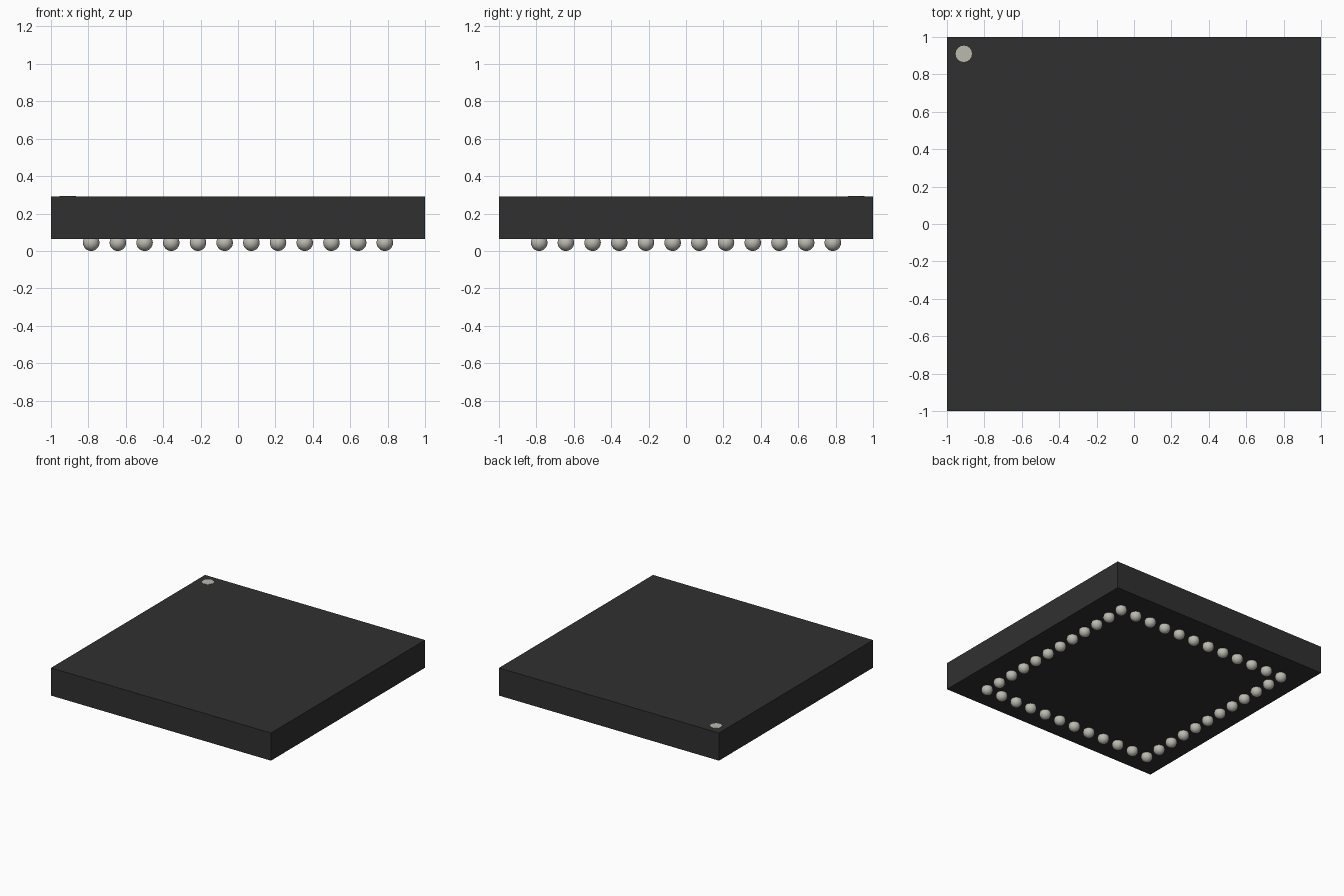
import bpy
import bmesh
from mathutils import Matrix

default = bpy.data.objects.get("Cube")
if default:
    bpy.data.objects.remove(default, do_unlink=True)


def material(name, rgb):
    mat = bpy.data.materials.new(name)
    mat.use_nodes = True
    colour = (*rgb, 1.0)
    mat.diffuse_color = colour
    bsdf = next(n for n in mat.node_tree.nodes if n.type == "BSDF_PRINCIPLED")
    bsdf.inputs["Base Color"].default_value = colour
    return mat


def mesh_from(name, bm, mat, smooth=False):
    for face in bm.faces:
        face.smooth = smooth
    mesh = bpy.data.meshes.new(name)
    bm.to_mesh(mesh)
    bm.free()
    mesh.materials.append(mat)
    return mesh


def place(name, mesh, location):
    obj = bpy.data.objects.new(name, mesh)
    obj.location = location
    bpy.context.collection.objects.link(obj)
    return obj


black_plastic = material("black plastic", (0.03, 0.03, 0.03))
solder_grey = material("solder grey", (0.5, 0.49, 0.43))

BOTTOM, TOP = 0.065, 0.292
RADIUS = 0.044
COUNT, REACH = 12, 0.785

# Flat square package body
bm = bmesh.new()
bmesh.ops.create_cube(bm, size=1, matrix=Matrix.Diagonal((2, 2, TOP - BOTTOM, 1)))
place("package_body", mesh_from("package_body", bm, black_plastic), (0, 0, (TOP + BOTTOM) / 2))

# Thin round dot marking the first contact
bm = bmesh.new()
bmesh.ops.create_cone(bm, cap_ends=True, segments=16, radius1=RADIUS, radius2=RADIUS, depth=0.004)
place("corner_marker", mesh_from("corner_marker", bm, solder_grey), (-0.91, 0.91, TOP))

# Solder balls in a single ring around the underside
bm = bmesh.new()
bmesh.ops.create_uvsphere(bm, u_segments=24, v_segments=16, radius=RADIUS)
ball = mesh_from("solder_ball", bm, solder_grey, smooth=True)
steps = [-REACH + 2 * REACH * i / (COUNT - 1) for i in range(COUNT)]
for i, x in enumerate(steps):
    for j, y in enumerate(steps):
        if i in (0, COUNT - 1) or j in (0, COUNT - 1):
            place("solder_ball", ball, (x, y, RADIUS))
